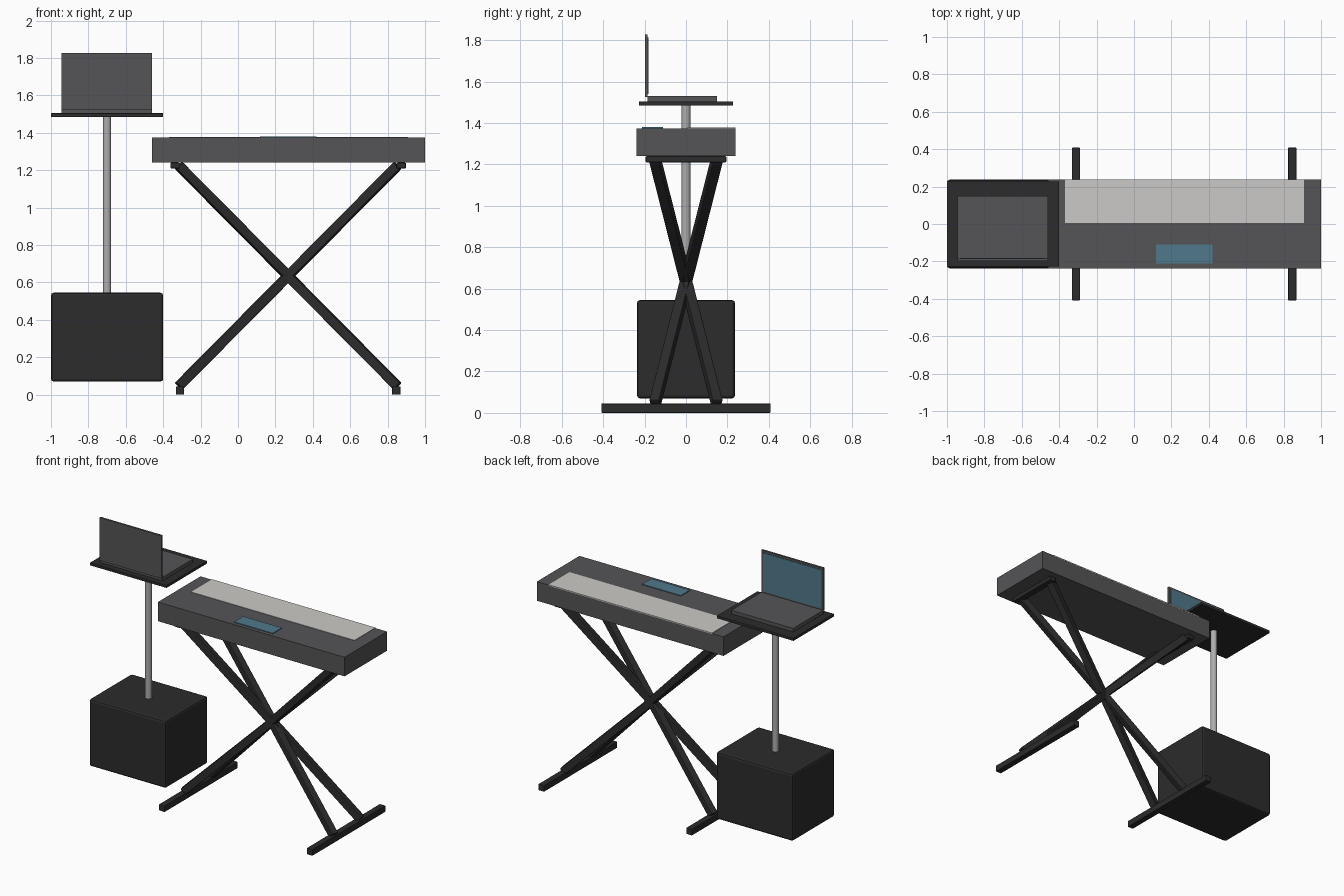
import bpy
from mathutils import Vector

if "Cube" in bpy.data.objects:
    bpy.data.objects.remove(bpy.data.objects["Cube"])


def material(name, r, g, b):
    m = bpy.data.materials.new(name)
    m.diffuse_color = (r, g, b, 1)
    m.use_nodes = True
    m.node_tree.nodes["Principled BSDF"].inputs["Base Color"].default_value = m.diffuse_color
    return m


BLACK = material("black", 0.025, 0.025, 0.026)
GREY = material("dark grey", 0.09, 0.09, 0.095)
IVORY = material("ivory", 0.60, 0.59, 0.57)
BLUE = material("screen blue", 0.08, 0.19, 0.26)
STEEL = material("steel", 0.42, 0.42, 0.42)


def bevel(obj, width, segments=2):
    mod = obj.modifiers.new("bevel", "BEVEL")
    mod.width, mod.segments = width, segments


def box(name, x, y, z, mat, round_by=0):
    """Box from (min, max) ranges on each axis."""
    bpy.ops.mesh.primitive_cube_add(size=1, location=[(a + b) / 2 for a, b in (x, y, z)])
    o = bpy.context.object
    o.name = name
    o.scale = [b - a for a, b in (x, y, z)]
    bpy.ops.object.transform_apply(location=False, rotation=False, scale=True)
    o.data.materials.append(mat)
    if round_by:
        bevel(o, round_by)
    return o


def bar(name, start, end, width, mat):
    """Square bar between two points."""
    a, b = Vector(start), Vector(end)
    h = (b - a).length / 2
    o = box(name, (-width / 2, width / 2), (-width / 2, width / 2), (-h, h), mat, 0.006)
    o.location = (a + b) / 2
    o.rotation_euler = (b - a).to_track_quat("Z", "Y").to_euler()
    return o


# Speaker case, pole and laptop tray
box("speaker_case", (-1, -0.4), (-0.237, 0.237), (0.07, 0.545), BLACK, 0.015)
bpy.ops.mesh.primitive_cylinder_add(vertices=24, radius=0.022, depth=0.95, location=(-0.7, 0, 1.015))
pole = bpy.context.object
pole.name = "tray_pole"
pole.data.materials.append(STEEL)
bpy.ops.object.shade_smooth_by_angle()
box("laptop_tray", (-1, -0.4), (-0.227, 0.227), (1.485, 1.505), BLACK, 0.003)

# Laptop, screen facing the back
box("laptop_base", (-0.943, -0.46), (-0.187, 0.15), (1.505, 1.53), GREY)
box("laptop_lid", (-0.943, -0.46), (-0.199, -0.185), (1.525, 1.828), GREY)
box("laptop_screen", (-0.928, -0.475), (-0.186, -0.182), (1.54, 1.813), BLUE)

# Keyboard
box("keyboard_body", (-0.46, 1), (-0.238, 0.238), (1.24, 1.375), GREY)
box("key_bed", (-0.37, 0.908), (0.005, 0.239), (1.371, 1.378), IVORY)
box("keyboard_display", (0.118, 0.42), (-0.212, -0.11), (1.373, 1.38), BLUE)

# Crossed stand: feet, top rails and four diagonal legs
CX = 0.268
for side, s in (("left", -1), ("right", 1)):
    fx, rx = CX + s * 0.578, CX + s * 0.605
    box(f"{side}_foot", (fx - 0.022, fx + 0.022), (-0.408, 0.408), (0, 0.045), BLACK, 0.003)
    box(f"{side}_top_rail", (rx - 0.025, rx + 0.025), (-0.195, 0.195), (1.21, 1.24), BLACK, 0.005)
    for end, t in (("front", -1), ("back", 1)):
        bar(f"{side}_{end}_leg", (CX + s * 0.585, t * 0.15, 0.045),
            (CX - s * 0.585, -t * 0.15, 1.225), 0.05, BLACK)
